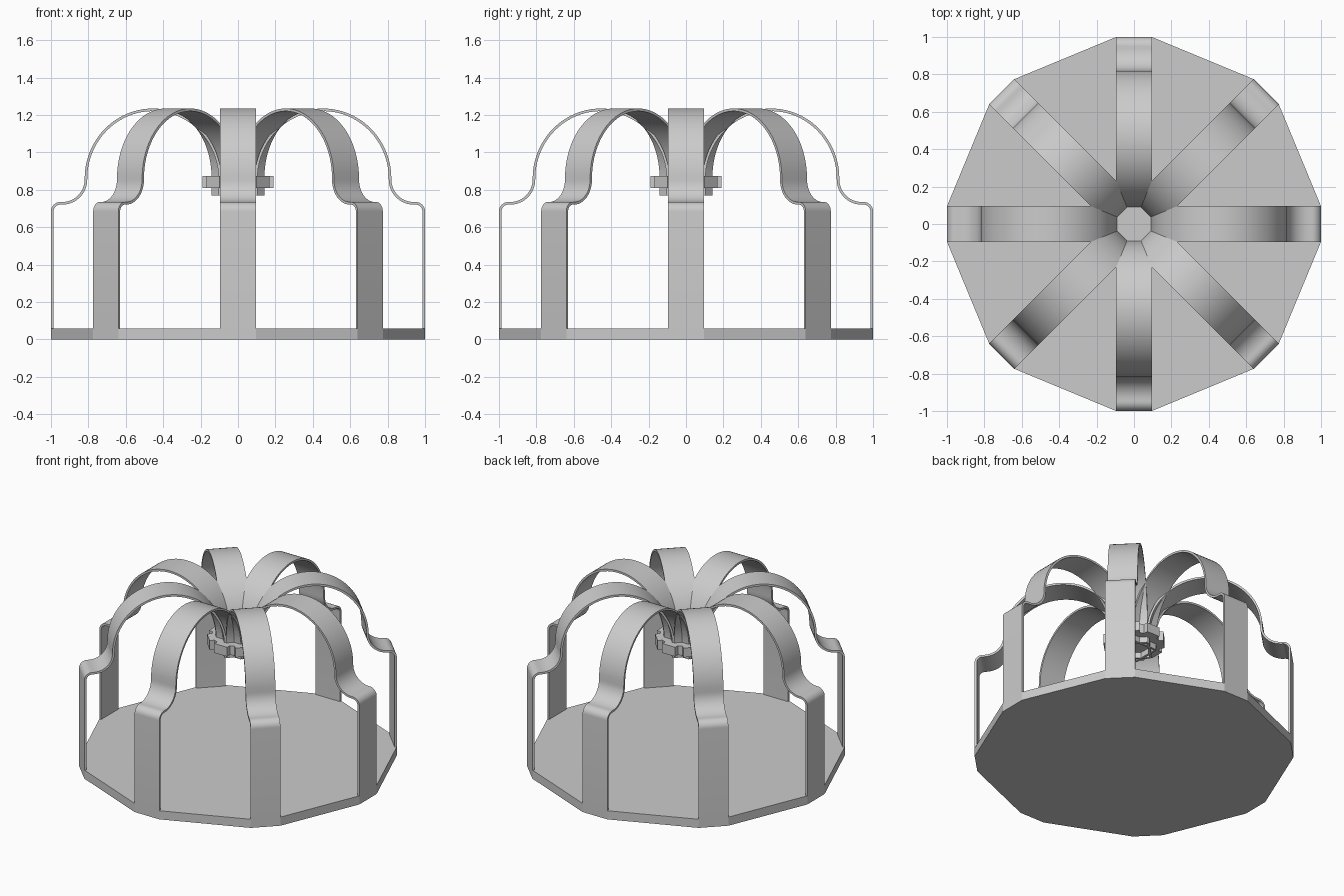
import bpy, bmesh
from math import sin, cos, pi, radians, hypot

if "Cube" in bpy.data.objects:
    bpy.data.objects.remove(bpy.data.objects["Cube"])

HALF_W, THICK, COUNT = 0.095, 0.014, 8


def make_object(name, bm, smooth=False):
    bmesh.ops.recalc_face_normals(bm, faces=bm.faces[:])
    me = bpy.data.meshes.new(name)
    bm.to_mesh(me)
    bm.free()
    ob = bpy.data.objects.new(name, me)
    bpy.context.collection.objects.link(ob)
    if smooth:
        bpy.ops.object.select_all(action='DESELECT')
        ob.select_set(True)
        bpy.context.view_layer.objects.active = ob
        bpy.ops.object.shade_smooth_by_angle(angle=radians(30))
    return ob


def prism(name, pts, z0, z1):
    bm = bmesh.new()
    face = bm.faces.new([bm.verts.new((x, y, z0)) for x, y in pts])
    up = bmesh.ops.extrude_face_region(bm, geom=[face], use_keep_orig=True)["geom"]
    for v in up:
        if isinstance(v, bmesh.types.BMVert):
            v.co.z = z1
    return make_object(name, bm)


def radial(local):
    """Repeat a short (radius, side) outline around the centre."""
    out = []
    for i in range(COUNT):
        a = i * 2 * pi / COUNT
        out += [(r * cos(a) - s * sin(a), r * sin(a) + s * cos(a)) for r, s in local]
    return out


def arc(cx, cz, rx, rz, a0, a1, n):
    return [(cx + rx * cos(radians(a0 + (a1 - a0) * i / n)),
             cz + rz * sin(radians(a0 + (a1 - a0) * i / n))) for i in range(n + 1)]


# sixteen-sided floor plate
prism("base_plate", radial([(1, -HALF_W), (1, HALF_W)]), 0, 0.06)

# strap profile: leg, shoulder, concave step, large arch, inner drop
outer = ([(1, 0.03)] + arc(0.95, 0.685, 0.05, 0.05, 0, 90, 8)
         + arc(0.94, 0.855, 0.12, 0.12, 270, 180, 12)
         + arc(0.455, 0.86, 0.365, 0.375, 0, 180, 40)[1:] + [(0.09, 0.77)])
inner = []
for i, (r, z) in enumerate(outer):
    p, q = outer[max(i - 1, 0)], outer[min(i + 1, len(outer) - 1)]
    dr, dz = q[0] - p[0], q[1] - p[1]
    d = hypot(dr, dz)
    inner.append((r - dz / d * THICK, z + dr / d * THICK))

# eight arched straps
for k in range(COUNT):
    a = k * 2 * pi / COUNT
    bm = bmesh.new()
    rows = []
    for (r0, z0), (r1, z1) in zip(outer, inner):
        rows.append([bm.verts.new((r * cos(a) - s * sin(a), r * sin(a) + s * cos(a), z))
                     for r, z, s in ((r0, z0, -HALF_W), (r0, z0, HALF_W),
                                     (r1, z1, HALF_W), (r1, z1, -HALF_W))])
    for A, B in zip(rows, rows[1:]):
        for j in range(4):
            n = (j + 1) % 4
            bm.faces.new((A[j], A[n], B[n], B[j]))
    bm.faces.new(rows[0])
    bm.faces.new(rows[-1])
    make_object(f"arched_strap_{k + 1}", bm, smooth=True)

# toothed hub that clamps the strap ends
prism("centre_hub", radial([(0.16, -0.05), (0.19, -0.05), (0.19, 0.05), (0.16, 0.05)]),
      0.81, 0.875)
